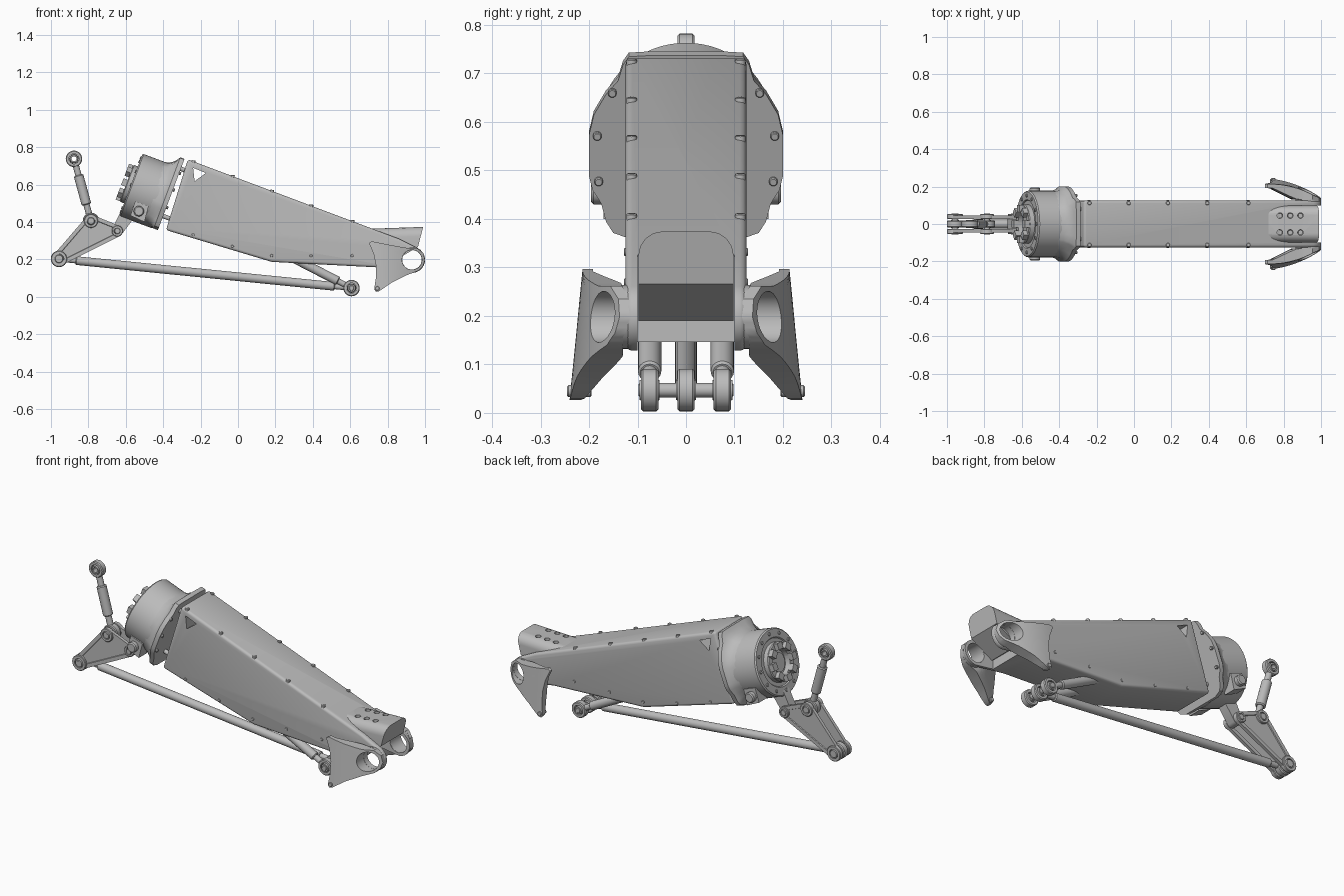
import bpy, bmesh, math
from mathutils import Matrix, Vector

cube = bpy.data.objects.get("Cube")
if cube:
    bpy.data.objects.remove(cube)

grey = bpy.data.materials.new("machined_grey")
grey.use_nodes = True
COLOUR = (0.5, 0.5, 0.5, 1)
grey.diffuse_color = COLOUR
grey.node_tree.nodes["Principled BSDF"].inputs["Base Color"].default_value = COLOUR
parts = []


def finish(name, bm, matrix=None):
    """Clean the mesh and turn it into an object."""
    bmesh.ops.remove_doubles(bm, verts=bm.verts, dist=1e-5)
    if matrix:
        bmesh.ops.transform(bm, matrix=matrix, verts=bm.verts)
    bmesh.ops.recalc_face_normals(bm, faces=bm.faces)
    me = bpy.data.meshes.new(name)
    bm.to_mesh(me)
    bm.free()
    me.materials.append(grey)
    ob = bpy.data.objects.new(name, me)
    bpy.context.collection.objects.link(ob)
    parts.append(ob)
    return ob


def prism(name, pts, y0, y1):
    """Extrude an x-z outline from y0 to y1."""
    bm = bmesh.new()
    face = bm.faces.new([bm.verts.new((x, y0, z)) for x, z in pts])
    ext = bmesh.ops.extrude_face_region(bm, geom=[face])["geom"]
    bmesh.ops.translate(bm, vec=(0, y1 - y0, 0), verts=[v for v in ext if isinstance(v, bmesh.types.BMVert)])
    return finish(name, bm)


def revolve(name, profile, matrix, closed=False, segs=40):
    """Spin an (r, h) profile round the local z axis."""
    bm = bmesh.new()
    rings = [[bm.verts.new((r * math.cos(k * math.tau / segs), r * math.sin(k * math.tau / segs), h))
              for k in range(segs)] for r, h in profile]
    pairs = list(zip(rings, rings[1:])) + ([(rings[-1], rings[0])] if closed else [])
    for a, b in pairs:
        for k in range(segs):
            j = (k + 1) % segs
            bm.faces.new((a[k], a[j], b[j], b[k]))
    return finish(name, bm, matrix)


def rod(name, a, b, r, segs=20):
    a, b = Vector(a), Vector(b)
    d = b - a
    e = min(r * 0.2, d.length * 0.2)
    m = Matrix.Translation(a) @ d.to_track_quat("Z", "Y").to_matrix().to_4x4()
    return revolve(name, [(0, 0), (r - e, 0), (r, e), (r, d.length - e), (r - e, d.length), (0, d.length)], m, segs=segs)


def eye(name, c, r, w, hole):
    """Rounded ring lying across y, with a ball bearing sleeve."""
    m = Matrix.Translation(c) @ Matrix.Rotation(math.pi / 2, 4, "X")
    e = w * 0.25
    revolve(name, [(hole, -w), (r - e, -w), (r, -w + e), (r, w - e), (r - e, w), (hole, w)], m, True, 32)
    h = hole * 0.95
    revolve(name + "_bearing", [(h * .5, -w * 1.15), (h * .8, -w * 1.15), (h, 0), (h * .8, w * 1.15), (h * .5, w * 1.15)], m, True, 24)


def hull(name, circles, y0, y1, pocket=0.0):
    """Plate wrapped tightly round (x, z, r) circles, with optional pocket."""
    bm = bmesh.new()
    for x, z, r in circles:
        for k in range(24):
            a = k * math.tau / 24
            for y in (y0, y1):
                bm.verts.new((x + r * math.cos(a), y, z + r * math.sin(a)))
    bmesh.ops.convex_hull(bm, input=bm.verts)
    bmesh.ops.delete(bm, geom=[v for v in bm.verts if not v.link_faces], context="VERTS")
    bmesh.ops.dissolve_limit(bm, angle_limit=0.02, verts=bm.verts, edges=bm.edges)
    if pocket:
        sides = [f for f in bm.faces if abs(f.normal.y) > 0.99]
        bmesh.ops.inset_individual(bm, faces=sides, thickness=pocket, depth=0)
        bmesh.ops.inset_individual(bm, faces=sides, thickness=0.002, depth=-0.005)
    return finish(name, bm)


def use_modifier(ob, kind, **settings):
    mod = ob.modifiers.new(kind.lower(), kind)
    for key, value in settings.items():
        setattr(mod, key, value)
    bpy.context.view_layer.objects.active = ob
    bpy.ops.object.modifier_apply(modifier=mod.name)


def cut(ob, cutter):
    use_modifier(ob, "BOOLEAN", object=cutter, operation="DIFFERENCE", solver="EXACT")
    parts.remove(cutter)
    bpy.data.objects.remove(cutter)


# Main beam: tapering box with a forked, rounded end
PX, PZ = 0.93, 0.198
arc = [(PX + 0.07 * math.cos(a), PZ + 0.07 * math.sin(a))
       for a in [math.radians(65 - 15 * k) for k in range(11)]]
beam = prism("main_beam", [(-0.385, 0.357), (-0.268, 0.735), (0.86, 0.311)] + arc + [(0.74, 0.158), (0.18, 0.187)], -0.125, 0.125)
use_modifier(beam, "BEVEL", width=0.014, segments=3, angle_limit=math.radians(40))
cut(beam, prism("fork_slot", [(0.82, 0), (1.2, 0), (1.2, 0.6), (0.82, 0.6)], -0.1, 0.1))
cut(beam, rod("pivot_cut", (PX, -0.3, PZ), (PX, 0.3, PZ), 0.053, 32))
cut(beam, prism("window_cut", [(-0.24, 0.69), (-0.172, 0.662), (-0.232, 0.618)], -0.3, 0.3))

# Hood over the fork, arched across its top
hood = prism("end_hood", [(0.68, 0.363), (0.99, 0.374), (0.962, 0.266), (0.83, 0.19), (0.68, 0.28)], -0.098, 0.098)
bm = bmesh.new()
bm.from_mesh(hood.data)
rims = [e for e in bm.edges if all(v.co.z > 0.35 for v in e.verts) and abs(e.verts[0].co.y - e.verts[1].co.y) < 0.01]
bmesh.ops.bevel(bm, geom=rims, offset=0.05, segments=7, profile=0.5, affect="EDGES")
bm.to_mesh(hood.data)
bm.free()
for x in (0.78, 0.835, 0.89):
    for y in (-0.045, 0.045):
        z = 0.363 + (x - 0.68) * 0.035
        cut(hood, rod("socket", (x, y, z - 0.025), (x, y, z + 0.02), 0.015, 16))

# Side fins: curved blades growing out of a pivot boss
outline = [(1.0, 0.198), (0.99, 0.235), (0.955, 0.262), (0.9, 0.262), (0.8, 0.28), (0.715, 0.297), (0.7, 0.288),
           (0.725, 0.23), (0.737, 0.17), (0.737, 0.1), (0.728, 0.04), (0.738, 0.027), (0.755, 0.03),
           (0.82, 0.075), (0.9, 0.115), (0.965, 0.14), (0.99, 0.165)]
STEPS = 8


def fin_point(x, z, outer):
    d = math.hypot(x - PX, z - PZ)
    out = 0.24 - 1.1 * max(0, x - 0.72) ** 2 - 0.1 * (z - 0.03)
    return (x, out if outer else min(out - 0.022, 0.13 + 0.5 * max(0, d - 0.085)), z)


def fin(name, side):
    bm = bmesh.new()
    dense = []
    for (x0, z0), (x1, z1) in zip(outline, outline[1:] + outline[:1]):
        dense += [(x0 + (x1 - x0) * k / 3, z0 + (z1 - z0) * k / 3) for k in range(3)]
    cols = []
    for x, z in dense:
        d = Vector((x - PX, z - PZ))
        start = d.normalized() * 0.053
        ray = [start.lerp(d, k / STEPS) for k in range(STEPS + 1)]
        loop = [fin_point(PX + p.x, PZ + p.y, True) for p in ray]
        loop += [fin_point(PX + p.x, PZ + p.y, False) for p in reversed(ray)]
        cols.append([bm.verts.new((a, side * b, c)) for a, b, c in loop])
    for a, b in zip(cols, cols[1:] + cols[:1]):
        for k in range(len(a)):
            j = (k + 1) % len(a)
            bm.faces.new((a[k], a[j], b[j], b[k]))
    finish(name, bm)


for s, label in ((1, "left"), (-1, "right")):
    fin(label + "_fin", s)
    rod(label + "_fin_bolt", (0.745, s * 0.195, 0.045), (0.745, s * 0.245, 0.045), 0.012, 12)
    ring = Matrix.Translation((PX, s * 0.118, PZ)) @ Matrix.Rotation(math.pi / 2, 4, "X")
    revolve(label + "_pivot_ring", [(0.052, -0.016), (0.066, -0.016), (0.066, 0.016), (0.052, 0.016)], ring, True)
    # Screws along the beam's top and bottom edges
    for x in (-0.24, -0.03, 0.18, 0.39, 0.61):
        z = 0.636 - 0.375 * x
        rod(label + "_top_screw", (x, s * 0.112, z - 0.02), (x + 0.002, s * 0.112, z + 0.004), 0.011, 12)
        low = 0.21 if x > 0.1 else 0.25 - 0.3 * x
        rod(label + "_side_screw", (x, s * 0.11, low + 0.01), (x, s * 0.128, low + 0.01), 0.008, 12)

# Motor frame: local z runs outward along the motor, local y runs up
A = math.radians(20.5)
t, v = Vector((math.cos(A), 0, -math.sin(A))), Vector((math.sin(A), 0, math.cos(A)))
frame = Matrix((Vector((0, -1, 0)), v, -t)).transposed().to_4x4()
flange_at = Matrix.Translation((-0.36, 0, 0.545)) @ frame
motor_at = Matrix.Translation(Vector((-0.36, 0, 0.545)) - 0.024 * v) @ frame

# Flange lofted from its eared outline back to the round housing
half = [(0, 0.206), (0.07, 0.206), (0.118, 0.203), (0.13, 0.185), (0.14, 0.15), (0.165, 0.12), (0.19, 0.075), (0.2, 0.03),
        (0.2, -0.06), (0.193, -0.09), (0.175, -0.12), (0.165, -0.16), (0.15, -0.185), (0.11, -0.2), (0, -0.2)]
shape = half + [(-x, y) for x, y in reversed(half[1:-1])]
bm = bmesh.new()
rings = []
for h, f in ((-0.002, 0), (0.022, 0), (0.03, 0.25), (0.045, 0.6), (0.07, 0.88), (0.1, 1)):
    ring = []
    for x, y in shape:
        p = Vector((x, y))
        c = Vector((x, y + 0.024)).normalized() * 0.176 - Vector((0, 0.024))
        ring.append(bm.verts.new((*p.lerp(c, f), h)))
    rings.append(ring)
for a, b in zip(rings, rings[1:]):
    for k in range(len(a)):
        j = (k + 1) % len(a)
        bm.faces.new((a[k], a[j], b[j], b[k]))
bm.faces.new(rings[0])
bm.faces.new(rings[-1])
finish("motor_flange", bm, flange_at)

# Round motor housing with recessed face and toothed crown
revolve("motor_housing", [(0, 0.03), (0.178, 0.03), (0.178, 0.211), (0.172, 0.218), (0.13, 0.218), (0.125, 0.212), (0, 0.212)], motor_at, segs=64)
revolve("crown_ring", [(0.068, 0.2), (0.105, 0.2), (0.105, 0.238), (0.1, 0.243), (0.068, 0.243)], motor_at, True, 48)
revolve("output_hub", [(0, 0.2), (0.052, 0.2), (0.052, 0.224), (0, 0.224)], motor_at)
for k in range(8):
    spin = motor_at @ Matrix.Rotation(k * math.tau / 8, 4, "Z")
    bm = bmesh.new()
    bmesh.ops.create_cube(bm, size=1, matrix=Matrix.Translation((0.085, 0, 0.245)) @ Matrix.Diagonal((0.035, 0.038, 0.044, 1)))
    finish("crown_tooth", bm, spin)
for k in range(12):
    p = Matrix.Rotation(k * math.tau / 12, 4, "Z") @ Vector((0.152, 0, 0.21))
    rod("face_bolt", motor_at @ p, motor_at @ (p + Vector((0, 0, 0.013))), 0.009, 10)
for s in (1, -1):
    prism("housing_pad", [(-0.575, 0.435), (-0.5, 0.4), (-0.478, 0.485), (-0.55, 0.512)], s * 0.1, s * 0.17)
    rod("pad_boss", (-0.53, s * 0.15, 0.458), (-0.53, s * 0.196, 0.458), 0.028)
    for u, w in ((0.152, 0.125), (0.183, 0.03), (0.18, -0.07)):
        rod("ear_bolt", flange_at @ Vector((s * u, w, 0)), flange_at @ Vector((s * u, w, -0.012)), 0.009, 10)
    # Spacers bridging the thin gap to the beam
    for w in (0.15, -0.12):
        rod("gap_spacer", flange_at @ Vector((s * 0.08, w, 0.01)), flange_at @ Vector((s * 0.08, w, -0.06)), 0.012, 12)

# Bell crank: paired plates on a lug below the motor
LOW, MID, LUG = (-0.957, 0.203), (-0.786, 0.406), (-0.645, 0.352)
hull("crank_lug", [(*LUG, 0.03), (-0.585, 0.45, 0.04)], -0.026, 0.026)
for s in (1, -1):
    hull("crank_plate", [(*LOW, 0.036), (*MID, 0.033), (*LUG, 0.03)], s * 0.028, s * 0.046, 0.02)
    for (x, z), r in ((LOW, 0.043), (MID, 0.037), (LUG, 0.03)):
        eye("crank_boss", (x, s * 0.04, z), r, 0.013, r * 0.6)
for x, z in (LOW, MID, LUG):
    rod("crank_pin", (x, -0.055, z), (x, 0.055, z), 0.016)


def link(name, a, b, r, neck, ends):
    """Rod with slim necks and bearing eyes at the chosen ends."""
    a, b = Vector(a), Vector(b)
    d = (b - a).normalized()
    rod(name + "_neck", a + d * 0.03 * ends[0], b - d * 0.03 * ends[1], r * 0.65)
    rod(name + "_tube", a + d * neck * ends[0], b - d * neck * ends[1], r)
    for p, on in ((a, ends[0]), (b, ends[1])):
        if on:
            eye(name + "_eye", p, 0.044, 0.018, 0.027)


# Links: long push rod, upper link, and twin short struts under the beam
KNEE = (0.607, 0.047)
link("push_rod", (LOW[0], 0, LOW[1]), (KNEE[0], 0, KNEE[1]), 0.023, 0.09, (1, 1))
link("upper_link", (-0.877, 0, 0.738), (MID[0], 0, MID[1]), 0.026, 0.09, (1, 1))
for s in (1, -1):
    link("strut", (KNEE[0], s * 0.075, KNEE[1]), (0.28, s * 0.075, 0.215), 0.024, 0.08, (1, 0))
rod("knee_pin", (KNEE[0], -0.098, KNEE[1]), (KNEE[0], 0.098, KNEE[1]), 0.015)

bpy.ops.object.select_all(action="DESELECT")
for ob in parts:
    ob.select_set(True)
bpy.context.view_layer.objects.active = parts[0]
bpy.ops.object.shade_smooth_by_angle(angle=math.radians(32))
